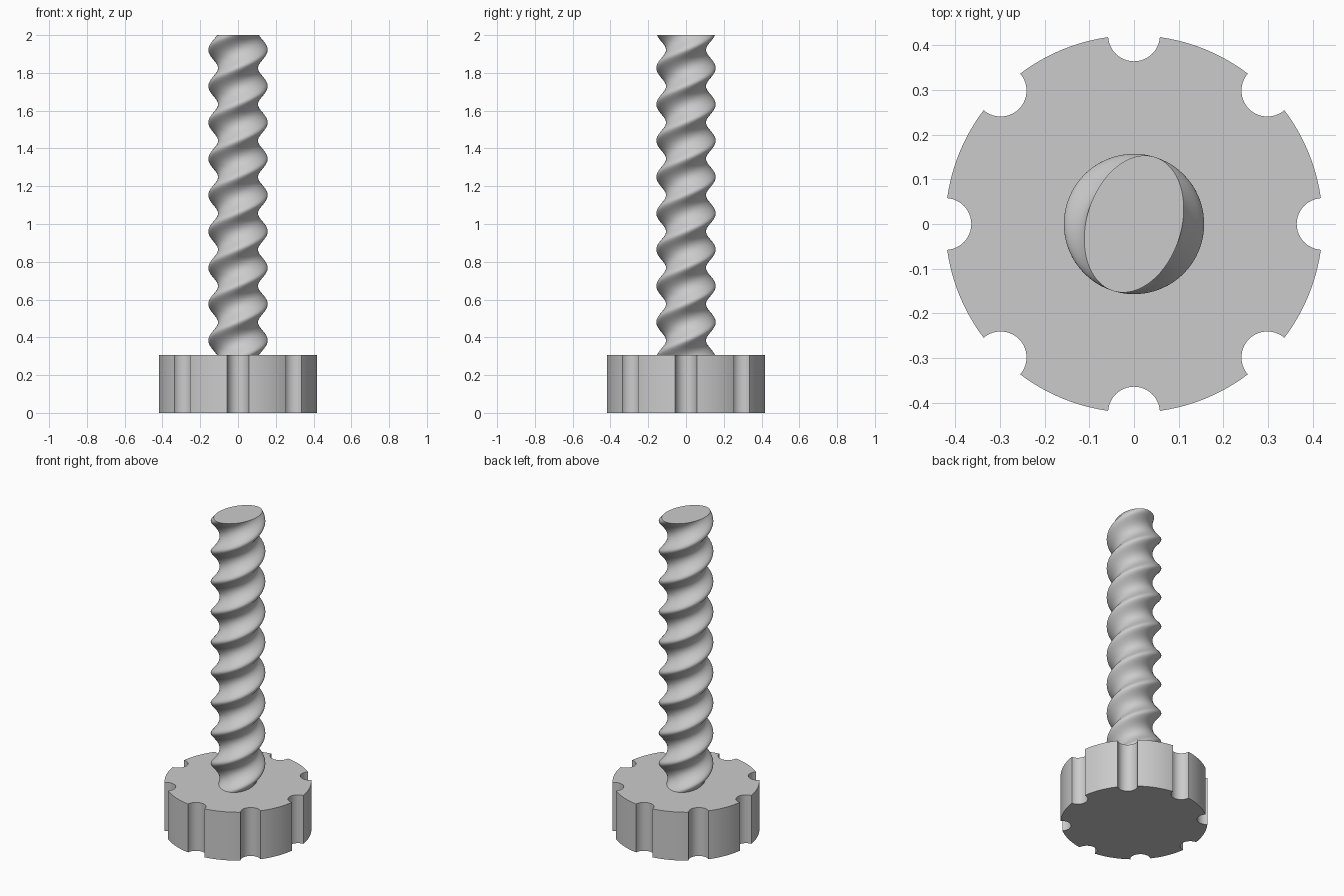
import bpy, bmesh, math

if "Cube" in bpy.data.objects:
    bpy.data.objects.remove(bpy.data.objects["Cube"])

grey = bpy.data.materials.new("plain grey")
grey.diffuse_color = (0.6, 0.6, 0.6, 1)
grey.use_nodes = True
grey.node_tree.nodes["Principled BSDF"].inputs["Base Color"].default_value = grey.diffuse_color

KNOB_R, NOTCH_R, KNOB_H = 0.422, 0.058, 0.307
MAJOR, MINOR = 0.157, 0.106
HALF_TURN = 0.1923          # height of half a twist
TOP_ANGLE = math.radians(73)


def loft(name, rings):
    """Closed solid through a list of matching point rings, bottom to top."""
    bm = bmesh.new()
    loops = [[bm.verts.new(p) for p in ring] for ring in rings]
    n = len(loops[0])
    for low, high in zip(loops, loops[1:]):
        for i in range(n):
            j = (i + 1) % n
            bm.faces.new((low[i], low[j], high[j], high[i]))
    bm.faces.new(loops[0][::-1])
    bm.faces.new(loops[-1])
    mesh = bpy.data.meshes.new(name)
    bm.to_mesh(mesh)
    bm.free()
    mesh.materials.append(grey)
    ob = bpy.data.objects.new(name, mesh)
    bpy.context.collection.objects.link(ob)
    bpy.ops.object.select_all(action='DESELECT')
    ob.select_set(True)
    bpy.context.view_layer.objects.active = ob
    bpy.ops.object.shade_smooth_by_angle(angle=math.radians(30))
    return ob


# Knob outline: eight round grip notches joined by rim arcs
outline = []
half = 2 * math.asin(NOTCH_R / (2 * KNOB_R))
sweep = math.pi / 2 - half / 2
for k in range(8):
    a = k * math.pi / 4
    cx, cy = KNOB_R * math.cos(a), KNOB_R * math.sin(a)
    for i in range(21):
        t = a + math.pi + sweep * (1 - i / 10)
        outline.append((cx + NOTCH_R * math.cos(t), cy + NOTCH_R * math.sin(t)))
    for i in range(1, 12):
        t = a + half + (math.pi / 4 - 2 * half) * i / 12
        outline.append((KNOB_R * math.cos(t), KNOB_R * math.sin(t)))
loft("knob", [[(x, y, z) for x, y in outline] for z in (0, KNOB_H)])

# Twisted shaft: an oval section turning steadily with height
STEPS, SIDES = 300, 64
z0 = KNOB_H - 0.005
rings = []
for s in range(STEPS + 1):
    z = z0 + (2 - z0) * s / STEPS
    turn = TOP_ANGLE - (2 - z) / HALF_TURN * math.pi
    c, d = math.cos(turn), math.sin(turn)
    ring = []
    for i in range(SIDES):
        # offset the start point so vertices stay in vertical columns
        t = 2 * math.pi * i / SIDES - turn
        u, v = MAJOR * math.cos(t), MINOR * math.sin(t)
        ring.append((u * c - v * d, u * d + v * c, z))
    rings.append(ring)
loft("twisted_shaft", rings)
